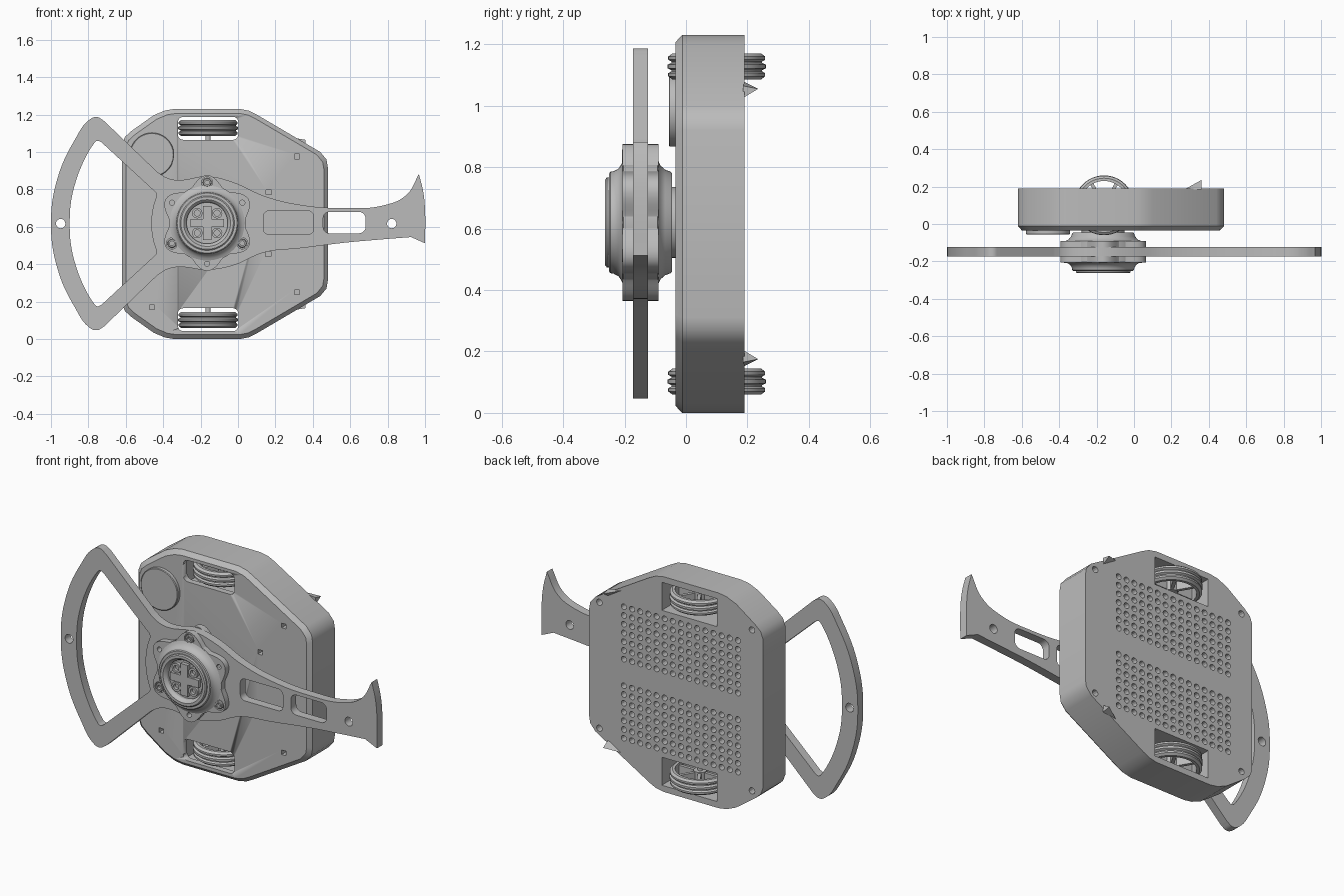
import bpy, bmesh
from math import sin, cos, pi, radians
from mathutils import Matrix, Vector

if "Cube" in bpy.data.objects:
    bpy.data.objects.remove(bpy.data.objects["Cube"])

MID = 0.615                      # height of the mirror plane
HUB = Vector((-0.165, 0.62))     # hub centre in x, z
grey = bpy.data.materials.new("plain_grey")
grey.use_nodes = True
grey.diffuse_color = (0.5, 0.5, 0.5, 1)
grey.node_tree.nodes["Principled BSDF"].inputs["Base Color"].default_value = (0.5, 0.5, 0.5, 1)


def link(name, mesh, smooth=True):
    ob = bpy.data.objects.new(name, mesh)
    bpy.context.collection.objects.link(ob)
    mesh.materials.clear()
    mesh.materials.append(grey)
    if smooth:
        bpy.ops.object.select_all(action="DESELECT")
        bpy.context.view_layer.objects.active = ob
        ob.select_set(True)
        bpy.ops.object.shade_smooth_by_angle(angle=radians(32))
    return ob


def from_bm(name, bm, smooth=True):
    bmesh.ops.recalc_face_normals(bm, faces=bm.faces)
    mesh = bpy.data.meshes.new(name)
    bm.to_mesh(mesh)
    bm.free()
    return link(name, mesh, smooth)


def loft(name, loops, closed=False, smooth=True):
    """Skin rings of points; cap the ends unless the rings close on themselves."""
    bm = bmesh.new()
    rings = [[bm.verts.new(p) for p in loop] for loop in loops]
    pairs = list(zip(rings, rings[1:])) + ([(rings[-1], rings[0])] if closed else [])
    for a, b in pairs:
        for i in range(len(a)):
            j = (i + 1) % len(a)
            bm.faces.new((a[i], a[j], b[j], b[i]))
    if not closed:
        bm.faces.new(rings[0])
        bm.faces.new(rings[-1])
    return from_bm(name, bm, smooth)


def lathe(name, profile, at, axis="y", seg=48, closed=False):
    """Revolve (radius, height) pairs about a y or z axis."""
    x, y, z = at
    def point(r, h, t):
        u, v = r * cos(t), r * sin(t)
        return (x + u, y + h, z + v) if axis == "y" else (x + u, y + v, z + h)
    return loft(name, [[point(r, h, 2 * pi * i / seg) for i in range(seg)]
                       for r, h in profile], closed)


def circle(x, z, r, n=20):
    return [(x + r * cos(2 * pi * i / n), z + r * sin(2 * pi * i / n), "V") for i in range(n)]


def rounded(x0, x1, z0, z1, r):
    corners = [(x1 - r, z1 - r), (x0 + r, z1 - r), (x0 + r, z0 + r), (x1 - r, z0 + r)]
    return [(x + r * cos(a), z + r * sin(a), "V") for k, (x, z) in enumerate(corners)
            for a in [(k + i / 5) * pi / 2 for i in range(6)]]


def plate(name, outlines, y0, y1, smooth=True):
    """Extrude outlines in x, z; inner ones become holes. A = smooth point, V = corner."""
    cu = bpy.data.curves.new(name, "CURVE")
    cu.dimensions, cu.fill_mode, cu.resolution_u = "2D", "BOTH", 6
    cu.extrude = (y1 - y0) / 2
    for pts in outlines:
        sp = cu.splines.new("BEZIER")
        sp.bezier_points.add(len(pts) - 1)
        sp.use_cyclic_u = True
        for bp, (x, z, kind) in zip(sp.bezier_points, pts):
            bp.co = (x, z, 0)
            bp.handle_left_type = bp.handle_right_type = "AUTO" if kind == "A" else "VECTOR"
        if all(p[2] == "V" for p in pts):
            sp.resolution_u = 1
    tmp = bpy.data.objects.new(name, cu)
    bpy.context.collection.objects.link(tmp)
    bpy.context.view_layer.update()
    mesh = bpy.data.meshes.new_from_object(tmp.evaluated_get(bpy.context.evaluated_depsgraph_get()))
    bpy.data.objects.remove(tmp)
    mesh.transform(Matrix.Translation((0, (y0 + y1) / 2, 0)) @ Matrix.Rotation(pi / 2, 4, "X"))
    bm = bmesh.new()
    bm.from_mesh(mesh)
    bmesh.ops.remove_doubles(bm, verts=bm.verts, dist=0.0002)
    return from_bm(name, bm, smooth)


def boxes(name, items):
    bm = bmesh.new()
    for (x0, x1), (y0, y1), (z0, z1), turn in items:
        m = turn @ Matrix.Translation(((x0 + x1) / 2, (y0 + y1) / 2, (z0 + z1) / 2))
        bmesh.ops.create_cube(bm, size=1, matrix=m @ Matrix.Diagonal((x1 - x0, y1 - y0, z1 - z0, 1)))
    return from_bm(name, bm, False)


def cut(ob, cutter):
    cutter.hide_render = True
    mod = ob.modifiers.new("cut", "BOOLEAN")
    mod.operation, mod.solver, mod.object = "DIFFERENCE", "EXACT", cutter
    bpy.ops.object.select_all(action="DESELECT")
    bpy.context.view_layer.objects.active = ob
    ob.select_set(True)
    bpy.ops.object.modifier_apply(modifier="cut")
    bpy.data.objects.remove(cutter)


def mirror(pts):
    return [(x, 2 * MID - z, *k) for x, z, *k in reversed(pts)]


ID = Matrix.Identity(4)

# Body shell with a chamfered front edge
half = [(0.48, 0.92), (0.473, 0.96), (0.44, 1.0), (0.1, 1.2), (0.06, 1.22), (0.01, 1.23), (-0.34, 1.23),
        (-0.39, 1.222), (-0.45, 1.197), (-0.57, 1.112), (-0.605, 1.08), (-0.62, 1.04)]
outline = half + mirror(half)
def ring(y, s):
    return [(-0.07 + (x + 0.07) * s, y, MID + (z - MID) * s) for x, z in outline]
body = loft("body", [ring(-0.035, 0.962), ring(-0.012, 1), ring(0.19, 1)])

# Wheel wells, sensor pockets, back vents and screw holes
wells = [((-0.33, 0.02), (0.0, 0.4), (1.035, 1.195), ID), ((-0.33, 0.02), (0.0, 0.4), (0.035, 0.195), ID)]
cut(body, boxes("well_cutter", wells))
slot = rounded(-0.322, 0.002, 1.065, 1.188, 0.03)
for s in (slot, mirror(slot)):
    cut(body, plate("slot_cutter", [s], -0.2, 0.1, False))
pockets = [(0.315, 0.975), (0.165, 0.785), (0.162, 0.455), (0.315, 0.25), (-0.46, 0.17)]
cut(body, boxes("pocket_cutter", [((x - 0.014, x + 0.014), (-0.1, 0.0), (z - 0.013, z + 0.013), ID)
                                  for x, z in pockets]))
vents = [(0.26 - 0.0515 * i, MID + s * (0.076 + 0.05 * j), 0.0165)
         for i in range(15) for j in range(7) for s in (-1, 1)]
vents += [(x, MID + s * d, 0.018) for x, d in ((0.415, 0.36), (-0.55, 0.46)) for s in (-1, 1)]
bm = bmesh.new()
for x, z, r in vents:
    bmesh.ops.create_cone(bm, cap_ends=True, segments=12, radius1=r, radius2=r, depth=0.1,
                          matrix=Matrix.Translation((x, 0.2, z)) @ Matrix.Rotation(pi / 2, 4, "X"))
cut(body, from_bm("vent_cutter", bm, False))

# Round front button
lathe("front_disc", [(0.118, 0), (0.118, -0.02), (0.114, -0.023)], (-0.46, -0.033, 0.985))

# Wheels with grooved tyres, spokes and axles
tyre = [(0.13, -0.042), (0.145, -0.042), (0.158, -0.032), (0.158, -0.022), (0.148, -0.016), (0.148, -0.012),
        (0.16, -0.006)]
tyre += [(r, -h) for r, h in reversed(tyre)]
for label, side in (("upper", 1), ("lower", -1)):
    z = MID + side * 0.513
    at = (-0.16, 0.1, z)
    lathe(label + "_tyre", tyre, at, "z", closed=True)
    lathe(label + "_wheel_hub", [(0.035, -0.035), (0.035, 0.035)], at, "z", 24)
    lathe(label + "_axle", [(0.014, -0.12 * side), (0.014, 0)], at, "z", 16)
    boxes(label + "_spokes", [((0.03, 0.135), (-0.009, 0.009), (-0.03, 0.03),
                               Matrix.Translation(at) @ Matrix.Rotation(k * pi / 3, 4, "Z")) for k in range(6)])

# Small pointed clips on the rear edge
for label, s in (("upper", 1), ("lower", -1)):
    bm = bmesh.new()
    tri = [(0.27, 0.185, 0.465), (0.36, 0.185, 0.41), (0.36, 0.185, 0.45), (0.36, 0.235, 0.44)]
    for p in tri:
        bm.verts.new((p[0], p[1], MID + s * p[2]))
    bmesh.ops.convex_hull(bm, input=bm.verts)
    from_bm(label + "_clip", bm, False)

# Flat horn: loop on one side, flared tail on the other
A, V = "A", "V"
horn = [(-1.0, 0.62, A), (-0.965, 0.86, A), (-0.87, 1.07, A), (-0.795, 1.172, A), (-0.755, 1.187, A),
        (-0.715, 1.165, V), (-0.43, 0.892, V), (-0.38, 0.862, A), (-0.32, 0.85, A), (-0.165, 0.87, A),
        (-0.03, 0.84, A), (0.14, 0.765, A), (0.33, 0.718, A), (0.57, 0.7, A), (0.78, 0.715, A),
        (0.9, 0.77, A), (0.967, 0.882, V), (0.99, 0.79, A), (1.0, 0.69, A), (1.0, 0.512, V),
        (0.925, 0.545, V), (0.76, 0.532, A), (0.57, 0.515, A), (0.33, 0.485, A), (0.14, 0.463, A),
        (-0.03, 0.392, A), (-0.165, 0.37, A), (-0.32, 0.385, A), (-0.38, 0.372, A), (-0.43, 0.342, V),
        (-0.715, 0.068, V), (-0.755, 0.047, A), (-0.795, 0.062, A), (-0.87, 0.165, A), (-0.965, 0.375, A)]
window = [(-0.9, 0.62, A), (-0.865, 0.85, A), (-0.77, 1.045, A), (-0.752, 1.06, A), (-0.73, 1.052, V),
          (-0.438, 0.782, V), (-0.435, 0.765, V), (-0.455, 0.7, A), (-0.463, 0.62, A)]
window += [(x, 1.235 - z, k) for x, z, k in reversed(window[1:-1])]
plate("horn", [horn, window, circle(-0.948, 0.617, 0.025), circle(0.822, 0.617, 0.025),
               rounded(0.135, 0.405, 0.56, 0.685, 0.03), rounded(0.455, 0.682, 0.565, 0.68, 0.035)],
      -0.173, -0.124)

# Six-lobed flanges either side of the horn, with holes at the lobes
def lobe(k):
    a = pi / 2 + k * pi / 3
    return HUB.x + 0.217 * cos(a), HUB.y + 0.217 * sin(a)
star = []
for i in range(96):
    a = 2 * pi * i / 96
    r = 0.228 + 0.028 * cos(6 * (a - pi / 2))
    star.append((HUB.x + r * cos(a), HUB.y + r * sin(a), V))
holes = [circle(*lobe(k), 0.014 if k % 2 else 0.03) for k in range(6)]
plate("front_flange", [star] + holes, -0.206, -0.171)
plate("back_flange", [star] + holes, -0.126, -0.09)
for n, k in enumerate((0, 2, 4), 1):
    x, z = lobe(k)
    lathe(f"flange_screw_{n}", [(0.024, 0.035), (0.024, -0.004), (0.02, -0.008), (0.012, -0.008), (0.012, 0.008)],
          (x, -0.2, z), seg=18)

# Turned hub with a recessed socket
lathe("hub", [(0.11, -0.245), (0.118, -0.258), (0.125, -0.263), (0.14, -0.263), (0.146, -0.258), (0.146, -0.25),
              (0.16, -0.25), (0.165, -0.246), (0.167, -0.235), (0.175, -0.22), (0.19, -0.21), (0.205, -0.204),
              (0.205, -0.092), (0.185, -0.083), (0.172, -0.068), (0.165, -0.05), (0.16, -0.045),
              (0.115, -0.045), (0.115, -0.03)], (HUB.x, 0, HUB.y), seg=64)
cut(bpy.data.objects["hub"], lathe("recess_cutter", [(0.11, -0.3), (0.11, -0.23)], (HUB.x, 0, HUB.y), seg=64))
turn = Matrix.Translation((HUB.x, 0, HUB.y))
boxes("socket_cross", [((-0.09, 0.09), (-0.25, -0.225), (-0.022, 0.022), turn),
                       ((-0.022, 0.022), (-0.251, -0.225), (-0.09, 0.09), turn)])
for n, (sx, sz) in enumerate(((1, 1), (-1, 1), (-1, -1), (1, -1)), 1):
    lathe(f"socket_ring_{n}", [(0.016, -0.225), (0.016, -0.248), (0.028, -0.248), (0.028, -0.225)],
          (HUB.x + sx * 0.053, 0, HUB.y + sz * 0.053), seg=20, closed=True)
